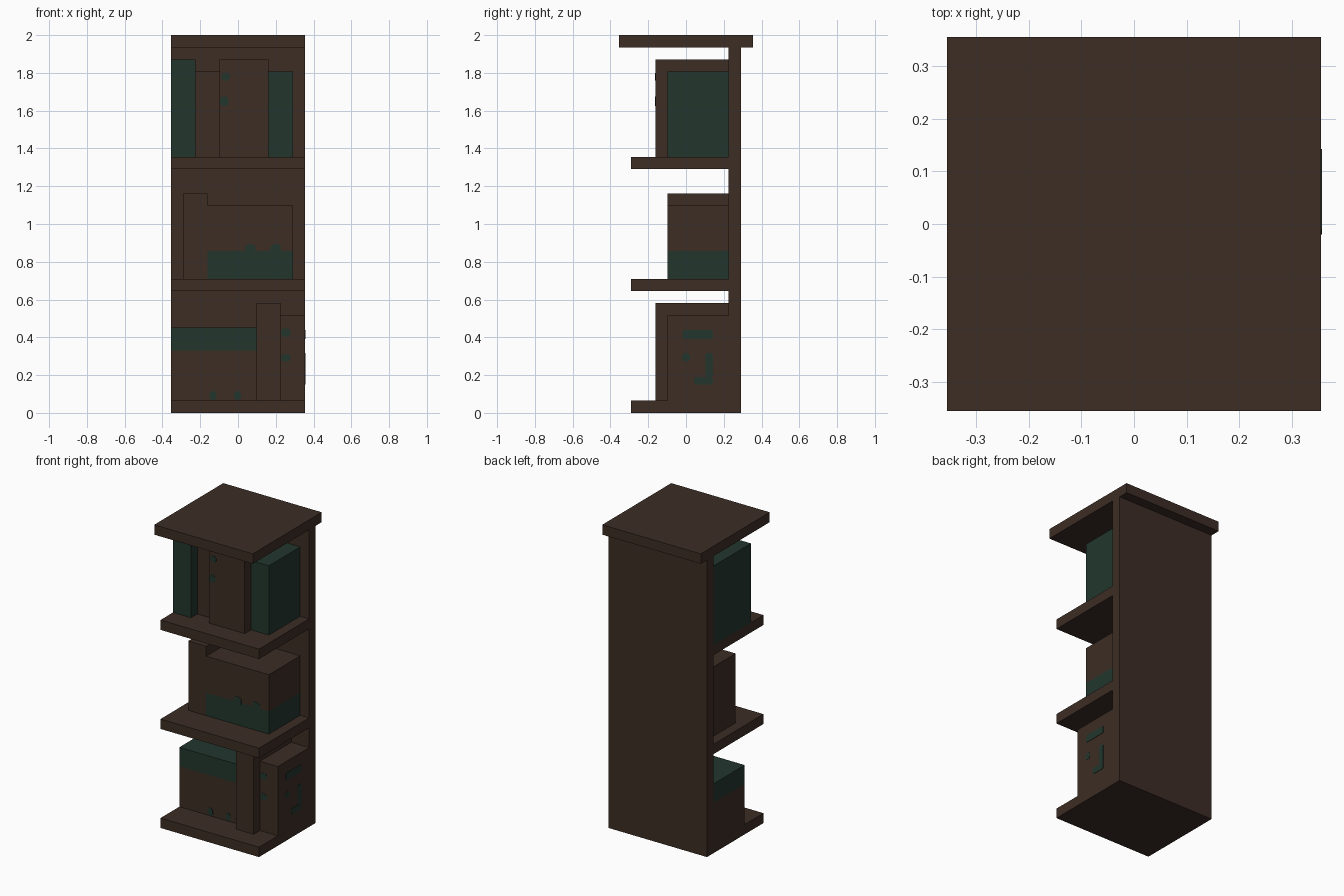
import bpy, bmesh
from mathutils import Vector

cube = bpy.data.objects.get("Cube")
if cube:
    bpy.data.objects.remove(cube, do_unlink=True)

U = 2 / 31  # size of one grid block


def material(name, rgb):
    m = bpy.data.materials.new(name)
    m.use_nodes = True
    m.diffuse_color = (*rgb, 1)
    bsdf = m.node_tree.nodes["Principled BSDF"]
    bsdf.inputs["Base Color"].default_value = (*rgb, 1)
    bsdf.inputs["Roughness"].default_value = 0.9
    return m


BROWN = material("dark brown wood", (0.045, 0.026, 0.018))
TEAL = material("dark teal", (0.016, 0.037, 0.027))


def box(name, lo, hi, mat, chamfer=0, axis=0):
    """Box between two corners; chamfer cuts the edges running along axis."""
    lo, hi = Vector(lo), Vector(hi)
    bm = bmesh.new()
    bmesh.ops.create_cube(bm, size=1)
    for v in bm.verts:
        v.co = (lo + hi) / 2 + v.co * (hi - lo)
    if chamfer:
        edges = [e for e in bm.edges
                 if abs((e.verts[0].co - e.verts[1].co)[axis]) > 1e-5]
        bmesh.ops.bevel(bm, geom=edges, offset=chamfer, segments=1,
                        affect='EDGES', clamp_overlap=True)
    bmesh.ops.recalc_face_normals(bm, faces=bm.faces)
    mesh = bpy.data.meshes.new(name)
    bm.to_mesh(mesh)
    bm.free()
    mesh.materials.append(mat)
    obj = bpy.data.objects.new(name, mesh)
    bpy.context.collection.objects.link(obj)
    return obj


def block(name, x, y, z, mat=BROWN):
    """Box given by ranges in grid blocks."""
    return box(name, [r[0] * U for r in (x, y, z)],
               [r[1] * U for r in (x, y, z)], mat)


def front_mark(name, y, x, z, w=0.045, h=0.04):
    """Thin teal fleck on a face that looks to the front."""
    box(name, (x - w / 2, y * U - 0.002, z - h / 2),
        (x + w / 2, y * U + 0.002, z + h / 2), TEAL, 0.012, 1)


def side_mark(name, y, z, chamfer=0.008):
    """Thin teal fleck on the outer left face of the lower end book."""
    x = 5.5 * U
    box(name, (x - 0.002, y[0], z[0]), (x + 0.002, y[1], z[1]),
        TEAL, chamfer, 0)


# Case: back panel, three shelves and the overhanging top
W = (-5.5, 5.5)
block("back_panel", W, (3.5, 4.5), (0, 30))
for label, z in (("bottom", 0), ("middle", 10), ("upper", 20)):
    block(label + "_shelf", W, (-4.5, 3.5), (z, z + 1))
block("top_board", W, W, (30, 31))

DEEP, SHORT = (-2.5, 3.5), (-1.5, 3.5)  # book depths

# Upper shelf: four standing books
block("upper_book_1", (-5.5, -3.5), DEEP, (21, 29), TEAL)
block("upper_book_2", (-3.5, -1.5), SHORT, (21, 28))
block("upper_book_3", (-1.5, 2.5), DEEP, (21, 29))
block("upper_book_4", (2.5, 4.5), SHORT, (21, 28), TEAL)
front_mark("upper_spine_mark_1", -2.5, -0.065, 1.78)
front_mark("upper_spine_mark_2", -2.5, -0.072, 1.65, 0.045, 0.05)

# Middle shelf: one standing book and a stack with a teal lower part
block("middle_standing_book", (-4.5, -2.5), SHORT, (11, 18))
block("middle_stack_lower", (-2.5, 4.5), SHORT, (11, 13.3), TEAL)
block("middle_stack_upper", (-2.5, 4.5), SHORT, (13.3, 17))
for i, x in enumerate((0.065, 0.2)):
    front_mark(f"middle_stack_mark_{i + 1}", -1.5, x, 0.868, 0.055, 0.05)

# Bottom shelf: a stack with a teal top book, then two standing books
block("bottom_stack_lower", (-5.5, 1.5), SHORT, (1, 5.1))
block("bottom_stack_upper", (-5.5, 1.5), SHORT, (5.1, 7), TEAL)
block("bottom_tall_book", (1.5, 3.5), DEEP, (1, 9))
block("bottom_end_book", (3.5, 5.5), SHORT, (1, 8))
for i, x in enumerate((-0.132, -0.003)):
    front_mark(f"bottom_stack_mark_{i + 1}", -1.5, x, 0.092, 0.036, 0.05)
for i, z in enumerate((0.425, 0.292)):
    front_mark(f"end_book_spine_mark_{i + 1}", -1.5, 0.253, z, 0.05, 0.042)

# Cover pattern on the end book: bar, dot and hook
side_mark("cover_bar", (-0.018, 0.142), (0.392, 0.44))
side_mark("cover_dot", (-0.02, 0.02), (0.272, 0.316), 0.012)
side_mark("cover_hook_stem", (0.104, 0.142), (0.19, 0.316))
side_mark("cover_hook_foot", (0.042, 0.142), (0.15, 0.19))
